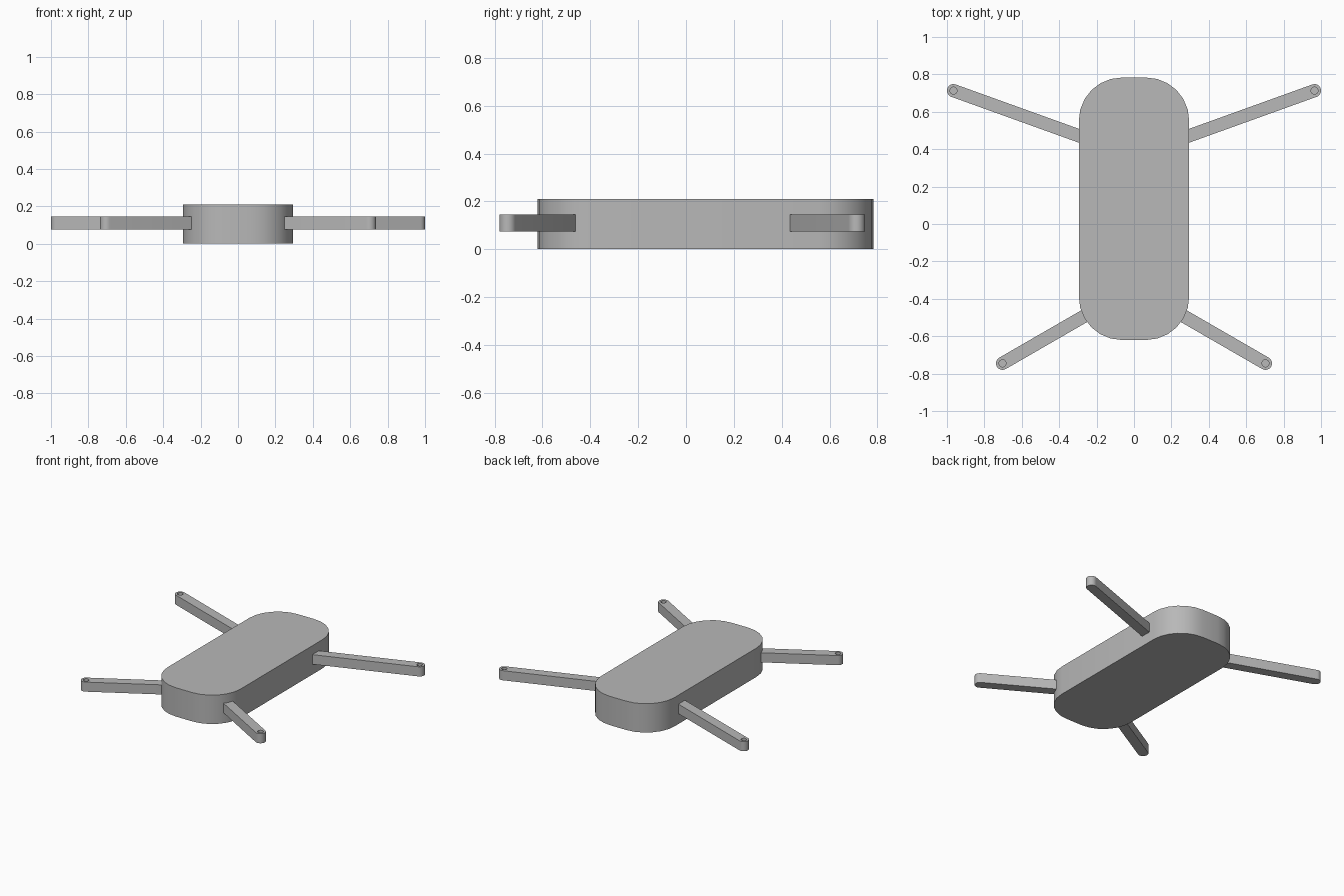
import bpy, bmesh, math
from mathutils import Vector

cube = bpy.data.objects.get("Cube")
if cube:
    bpy.data.objects.remove(cube, do_unlink=True)

grey = bpy.data.materials.new("plain grey")
grey.use_nodes = True
COLOUR = (0.48, 0.48, 0.48, 1)
grey.diffuse_color = COLOUR
grey.node_tree.nodes["Principled BSDF"].inputs["Base Color"].default_value = COLOUR


def arc(centre, radius, start, end, steps):
    """Points along an arc, angles in degrees."""
    angles = [math.radians(start + (end - start) * i / steps) for i in range(steps + 1)]
    return [(centre[0] + radius * math.cos(a), centre[1] + radius * math.sin(a)) for a in angles]


def prism(name, outline, z0, z1):
    """Extrude a flat outline upward into a solid."""
    bm = bmesh.new()
    base = bm.faces.new([bm.verts.new((x, y, z0)) for x, y in outline])
    top = bmesh.ops.extrude_face_region(bm, geom=[base])["geom"]
    bmesh.ops.translate(bm, vec=(0, 0, z1 - z0),
                        verts=[v for v in top if isinstance(v, bmesh.types.BMVert)])
    bmesh.ops.recalc_face_normals(bm, faces=bm.faces)
    mesh = bpy.data.meshes.new(name)
    bm.to_mesh(mesh)
    bm.free()
    mesh.materials.append(grey)
    obj = bpy.data.objects.new(name, mesh)
    bpy.context.collection.objects.link(obj)
    return obj


def select(obj):
    bpy.ops.object.select_all(action="DESELECT")
    obj.select_set(True)
    bpy.context.view_layer.objects.active = obj


def smooth(obj):
    select(obj)
    bpy.ops.object.shade_smooth_by_angle(angle=math.radians(35))


# Body: rounded rectangular slab
HALF, FRONT, BACK, R = 0.295, -0.62, 0.783, 0.23
x, y0, y1 = HALF - R, FRONT + R, BACK - R
corners = [((x, y1), 0), ((-x, y1), 90), ((-x, y0), 180), ((x, y0), 270)]
outline = [p for centre, a in corners for p in arc(centre, R, a, a + 90, 6)]
smooth(prism("body", outline, 0, 0.21))


# Arms: round-ended bars with a blind hole at the tip
def arm(name, tip, angle, length, side):
    half_width = 0.035
    direction = Vector((math.cos(math.radians(angle)), math.sin(math.radians(angle))))
    across = Vector((-direction.y, direction.x)) * half_width
    root = Vector(tip) - direction * length
    points = arc(tip, half_width, angle - 90, angle + 90, 12)
    points += [tuple(root + across), tuple(root - across)]
    bar = prism(name, [(side * px, py) for px, py in points], 0.075, 0.145)
    hole = prism("hole_cutter", arc((side * tip[0], tip[1]), 0.019, 0, 345, 23), 0.11, 0.2)
    cut = bar.modifiers.new("hole", "BOOLEAN")
    cut.operation, cut.solver, cut.object = "DIFFERENCE", "EXACT", hole
    select(bar)
    bpy.ops.object.modifier_apply(modifier=cut.name)
    bpy.data.objects.remove(hole, do_unlink=True)
    smooth(bar)


for label, side in (("left", 1), ("right", -1)):
    arm("front_arm_" + label, (0.703, -0.745), -30, 0.56, side)
    arm("back_arm_" + label, (0.965, 0.713), 19.8, 0.78, side)
